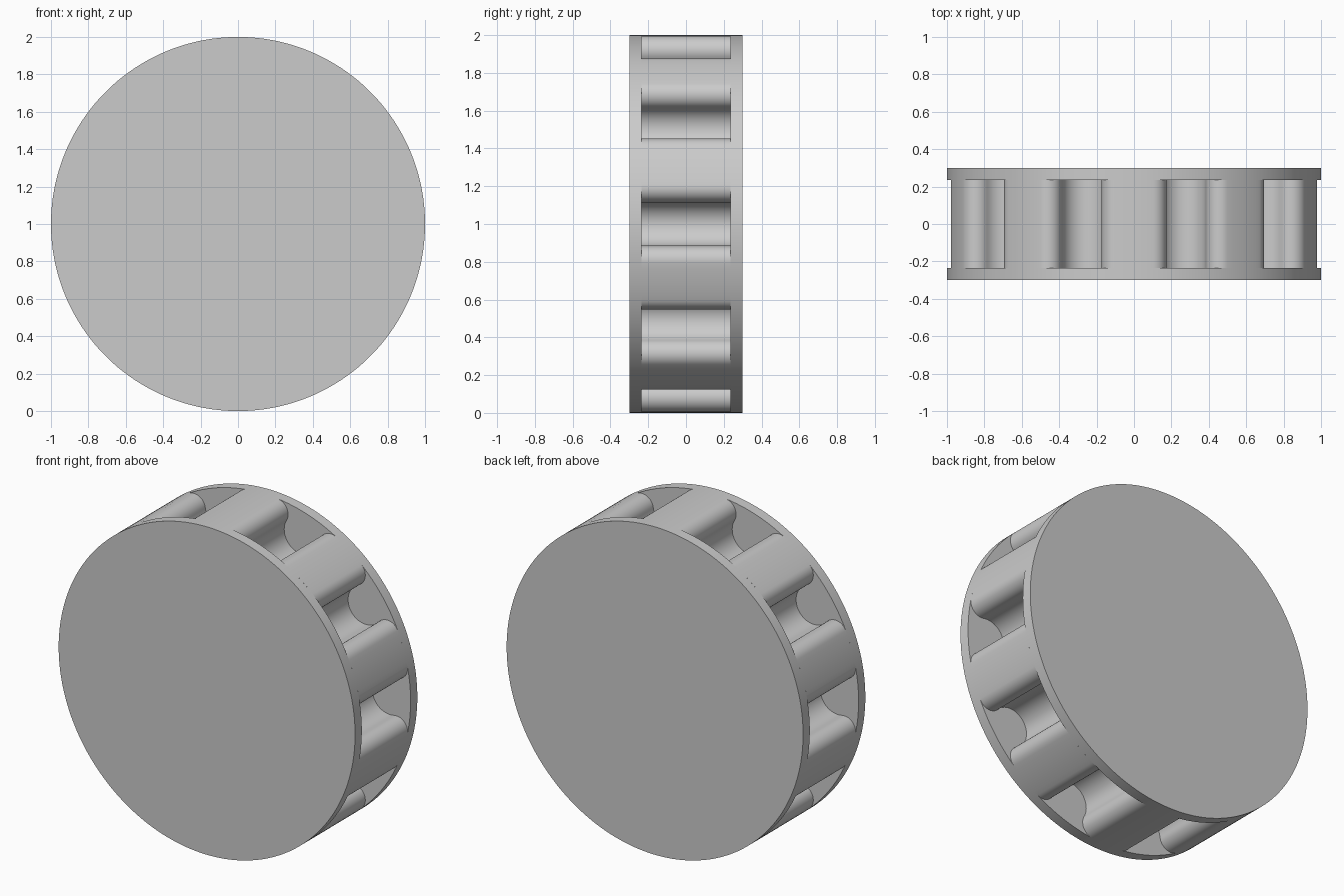
import bpy
import bmesh
from math import sin, cos, pi, radians, atan2, hypot
from mathutils import Vector

cube = bpy.data.objects.get("Cube")
if cube:
    bpy.data.objects.remove(cube, do_unlink=True)

POCKETS = 10
STEP = 2 * pi / POCKETS
LIP = radians(12)        # half angle of a pocket mouth
FILLET = 0.077           # rounding radius of the lips
FLOOR = 0.862            # radial centre of the pocket floor arc
INNER, OUTER = 0.235, 0.30

grey = bpy.data.materials.new("plain_grey")
grey.use_nodes = True
GREY = (0.6, 0.6, 0.6, 1)
grey.diffuse_color = GREY
grey.node_tree.nodes["Principled BSDF"].inputs["Base Color"].default_value = GREY


def finish(bm, name):
    bmesh.ops.recalc_face_normals(bm, faces=bm.faces)
    mesh = bpy.data.meshes.new(name)
    bm.to_mesh(mesh)
    bm.free()
    mesh.materials.append(grey)
    obj = bpy.data.objects.new(name, mesh)
    bpy.context.collection.objects.link(obj)
    bpy.ops.object.select_all(action='DESELECT')
    obj.select_set(True)
    bpy.context.view_layer.objects.active = obj
    bpy.ops.object.shade_smooth_by_angle(angle=radians(35))
    return obj


def arc(cx, cy, r, a, b, n):
    return [Vector((cx + r * cos(a + (b - a) * i / n),
                    cy + r * sin(a + (b - a) * i / n))) for i in range(n + 1)]


def segment():
    """One pocket around the local radial axis, then the rim up to the next."""
    cx, cy = (1 - FILLET) * cos(LIP), (1 - FILLET) * sin(LIP)
    dx, dy = cx - FLOOR, cy
    r = hypot(dx, dy) - FILLET
    t = atan2(dy, dx)
    lower = arc(cx, -cy, FILLET, -LIP, pi - t, 14)
    floor = arc(FLOOR, 0, r, -t, t - 2 * pi, 28)
    upper = [Vector((p.x, -p.y)) for p in reversed(lower)]
    rim = arc(0, 0, 1, LIP, STEP - LIP, 8)
    return lower + floor[1:-1] + upper + rim[1:-1]


# Pocketed drum between the two end discs
bm = bmesh.new()
ring = []
for k in range(POCKETS):
    a = k * STEP
    for p in segment():
        x = p.x * cos(a) - p.y * sin(a)
        z = p.x * sin(a) + p.y * cos(a)
        ring.append((bm.verts.new((x, -INNER, z + 1)),
                     bm.verts.new((x, INNER, z + 1))))
for (a0, a1), (b0, b1) in zip(ring, ring[1:] + ring[:1]):
    bm.faces.new((a0, b0, b1, a1))
finish(bm, "pocketed_drum")

# End discs
for name, side in (("front_disc", -1), ("back_disc", 1)):
    bm = bmesh.new()
    bmesh.ops.create_cone(bm, cap_ends=True, segments=180, radius1=1,
                          radius2=1, depth=OUTER - INNER)
    for v in bm.verts:
        x, y, z = v.co
        v.co = (x, z + side * (INNER + OUTER) / 2, y + 1)
    finish(bm, name)
